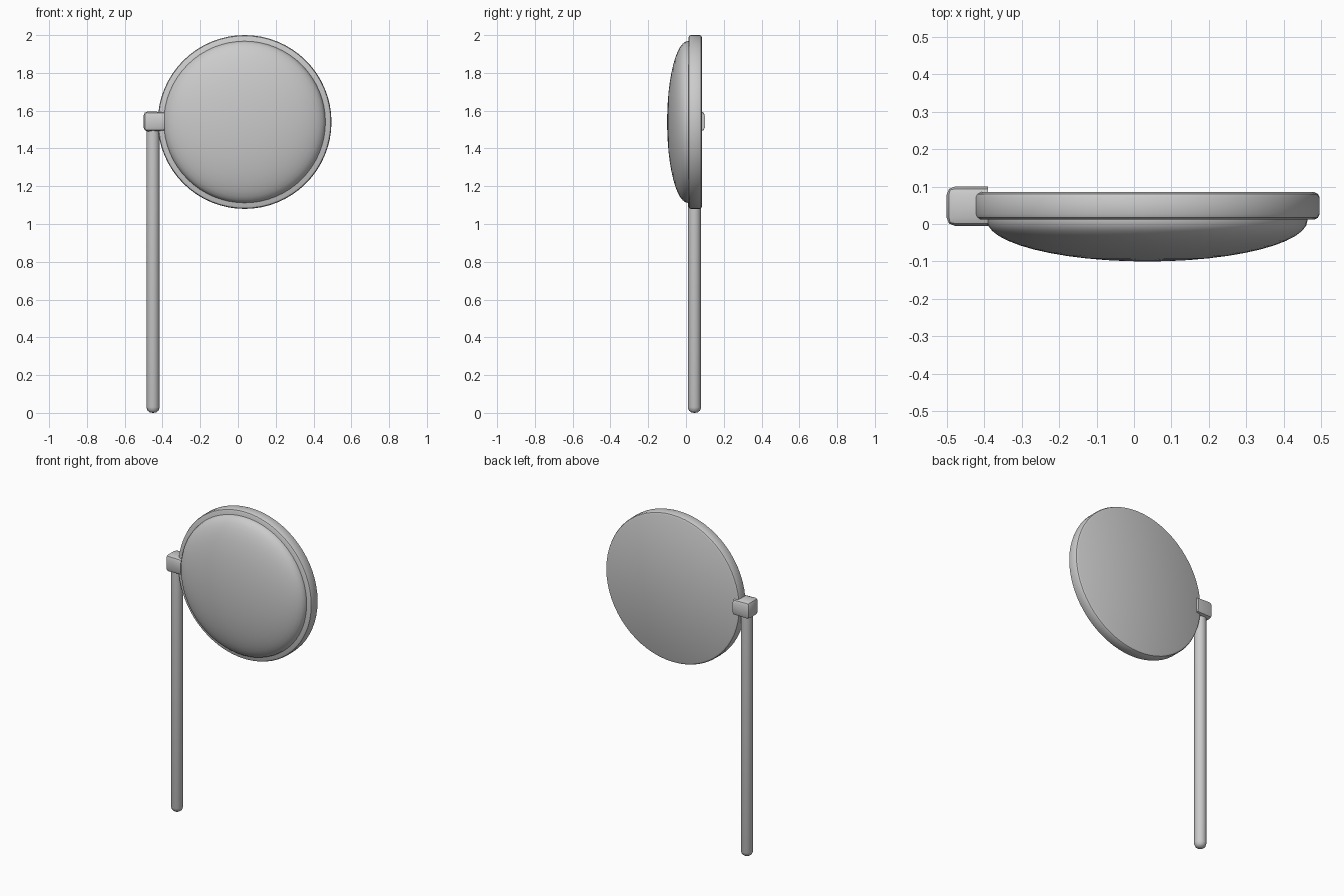
import bpy, bmesh, math
from mathutils import Matrix

if "Cube" in bpy.data.objects:
    bpy.data.objects.remove(bpy.data.objects["Cube"])

grey = bpy.data.materials.new("light grey")
grey.diffuse_color = (0.6, 0.6, 0.6, 1)
grey.use_nodes = True
grey.node_tree.nodes["Principled BSDF"].inputs["Base Color"].default_value = grey.diffuse_color


def finish(name, bm, angle=35):
    """Turn a bmesh into a named, coloured, smooth-shaded object."""
    bmesh.ops.recalc_face_normals(bm, faces=bm.faces)
    mesh = bpy.data.meshes.new(name)
    bm.to_mesh(mesh)
    bm.free()
    mesh.materials.append(grey)
    ob = bpy.data.objects.new(name, mesh)
    bpy.context.collection.objects.link(ob)
    bpy.ops.object.select_all(action='DESELECT')
    ob.select_set(True)
    bpy.context.view_layer.objects.active = ob
    bpy.ops.object.shade_smooth_by_angle(angle=math.radians(angle))
    return ob


def lathe(name, profile, steps, matrix):
    """Spin (radius, height) points around z, then place with matrix."""
    bm = bmesh.new()
    verts = [bm.verts.new((r, 0, h)) for r, h in profile]
    edges = [bm.edges.new(pair) for pair in zip(verts, verts[1:])]
    bmesh.ops.spin(bm, geom=verts + edges, cent=(0, 0, 0), axis=(0, 0, 1),
                   angle=math.tau, steps=steps, use_duplicate=False)
    bmesh.ops.remove_doubles(bm, verts=bm.verts, dist=1e-5)
    bmesh.ops.transform(bm, matrix=matrix, verts=bm.verts)
    return finish(name, bm)


# Profile height runs towards the front (-y)
face_front = Matrix.Translation((0.035, 0, 1.54)) @ Matrix.Rotation(math.pi / 2, 4, 'X')

# Rim disc with chamfered edges
lathe("rim_disc", [(0, -0.085), (0.446, -0.085), (0.456, -0.080), (0.46, -0.072),
                   (0.46, -0.026), (0.456, -0.017), (0.446, -0.012), (0, -0.012)],
      64, face_front)

# Domed front
dome = [(0, -0.03), (0.428, -0.03)]
for i in range(13):
    a = math.pi / 2 * i / 12
    dome.append((0.428 * math.cos(a) if i < 12 else 0, -0.01 + 0.11 * math.sin(a)))
lathe("dome", dome, 64, face_front)

# Pole with rounded foot
lathe("pole", [(0, 0), (0.016, 0.002), (0.029, 0.012), (0.035, 0.03),
               (0.035, 1.53), (0, 1.53)],
      16, Matrix.Translation((-0.45, 0.045, 0)))

# Clamp joining pole and disc, bevelled everywhere but its inner end
bm = bmesh.new()
bmesh.ops.create_cube(bm, size=1, matrix=Matrix.Translation((-0.445, 0.0475, 1.543))
                      @ Matrix.Diagonal((0.11, 0.105, 0.106, 1)))
for v in bm.verts:  # slight taper towards the disc
    if v.co.x > -0.445:
        v.co.z = 1.543 + (v.co.z - 1.543) * 0.95
outer = [e for e in bm.edges if min(v.co.x for v in e.verts) < -0.445]
bmesh.ops.bevel(bm, geom=outer, offset=0.022, segments=2, profile=0.5, affect='EDGES')
finish("clamp", bm, 40)
